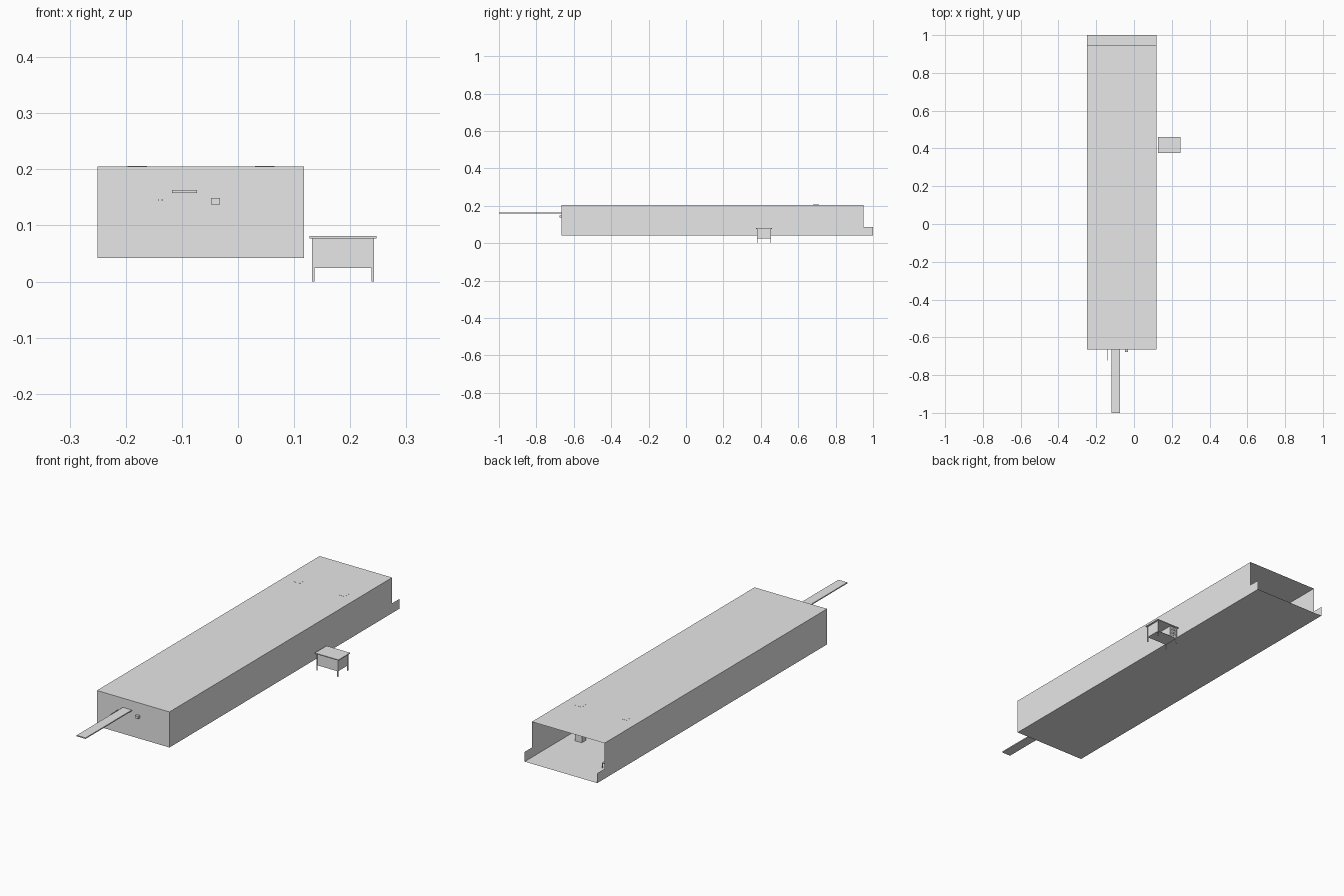
import bpy
import bmesh

old = bpy.data.objects.get("Cube")
if old:
    bpy.data.objects.remove(old, do_unlink=True)

grey = bpy.data.materials.new("plain grey")
grey.use_nodes = True
grey.diffuse_color = (0.8, 0.8, 0.8, 1)
grey.node_tree.nodes["Principled BSDF"].inputs["Base Color"].default_value = (0.8, 0.8, 0.8, 1)


def finish(name, bm):
    mesh = bpy.data.meshes.new(name)
    bm.to_mesh(mesh)
    bm.free()
    mesh.materials.append(grey)
    obj = bpy.data.objects.new(name, mesh)
    bpy.context.collection.objects.link(obj)
    return obj


def box(name, xs, ys, zs):
    bm = bmesh.new()
    bmesh.ops.create_cube(bm, size=1)
    for v in bm.verts:
        v.co = [r[0] if c < 0 else r[1] for c, r in zip(v.co, (xs, ys, zs))]
    return finish(name, bm)


def sheet(name, points):
    bm = bmesh.new()
    bm.faces.new([bm.verts.new(p) for p in points])
    return finish(name, bm)


# Long hall, open at the back, made of thin sheets
X0, X1 = -0.25, 0.118
FRONT, ROOF_END, BACK = -0.665, 0.948, 1.0
FLOOR, STEP, ROOF = 0.042, 0.087, 0.205


def level(name, z, end):
    sheet(name, [(X0, FRONT, z), (X1, FRONT, z), (X1, end, z), (X0, end, z)])


level("hall_floor", FLOOR, BACK)
level("hall_roof", ROOF, ROOF_END)
sheet("hall_front_wall", [(X0, FRONT, FLOOR), (X1, FRONT, FLOOR),
                          (X1, FRONT, ROOF), (X0, FRONT, ROOF)])
side = [(FRONT, FLOOR), (BACK, FLOOR), (BACK, STEP),
        (ROOF_END, STEP), (ROOF_END, ROOF), (FRONT, ROOF)]
for name, x in (("hall_right_wall", X0), ("hall_left_wall", X1)):
    sheet(name, [(x, y, z) for y, z in side])

# Pieces projecting from the front wall
box("front_plank", (-0.118, -0.073), (-1.0, FRONT), (0.158, 0.163))
box("front_block", (-0.048, -0.032), (-0.677, FRONT), (0.137, 0.149))
for i, x in enumerate((-0.142, -0.135)):
    box(f"front_peg_{i}", (x - 0.001, x + 0.001), (-0.722, FRONT), (0.144, 0.146))

# Columns inside the hall
for i, x in enumerate((-0.197, 0.03)):
    box(f"column_{i}", (x, x + 0.035), (0.68, 0.712), (FLOOR, ROOF + 0.0005))

# Chair inside the hall
CX, CY, S = -0.2, 0.85, 0.018
box("chair_seat", (CX - S, CX + S), (CY - S, CY + S), (0.064, 0.067))
box("chair_back", (CX - S, CX + S), (CY - S, CY - S + 0.003), (0.075, 0.095))
for sx in (-1, 1):
    for sy in (-1, 1):
        x, y = CX + sx * (S - 0.0015), CY + sy * (S - 0.0015)
        top = 0.08 if sy < 0 else 0.064
        box("chair_leg", (x - 0.0015, x + 0.0015), (y - 0.0015, y + 0.0015), (FLOOR, top))

# Desk beside the hall
DX0, DX1, DY0, DY1 = 0.132, 0.242, 0.379, 0.455
LOW, TOP = 0.024, 0.077
box("desk_top", (0.127, 0.247), (0.375, 0.46), (TOP, 0.081))
for x in (DX0, DX1 - 0.004):
    for y in (DY0, DY1 - 0.004):
        box("desk_leg", (x, x + 0.004), (y, y + 0.004), (0, TOP))
IX0, IX1, IY0, IY1 = DX0 + 0.002, DX1 - 0.002, DY0 + 0.002, DY1 - 0.002
box("desk_front_panel", (IX0, IX1), (IY0, IY0 + 0.002), (LOW, TOP))
for x in (IX0, IX1 - 0.002):
    box("desk_side_panel", (x, x + 0.002), (IY0, IY1), (LOW, TOP))
box("desk_bottom", (IX0, IX1), (IY0, IY1), (LOW, LOW + 0.002))

# Drawers to one side of the knee space
box("drawer_case", (IX0, IX0 + 0.034), (IY0, IY1 - 0.002), (LOW, TOP))
step = (TOP - LOW) / 3
for i in range(3):
    z = LOW + i * step
    box("drawer_front", (IX0 + 0.003, IX0 + 0.031), (IY1 - 0.002, IY1),
        (z + 0.002, z + step - 0.002))
    box("drawer_handle", (IX0 + 0.012, IX0 + 0.022), (IY1, IY1 + 0.002),
        (z + 0.008, z + 0.01))
